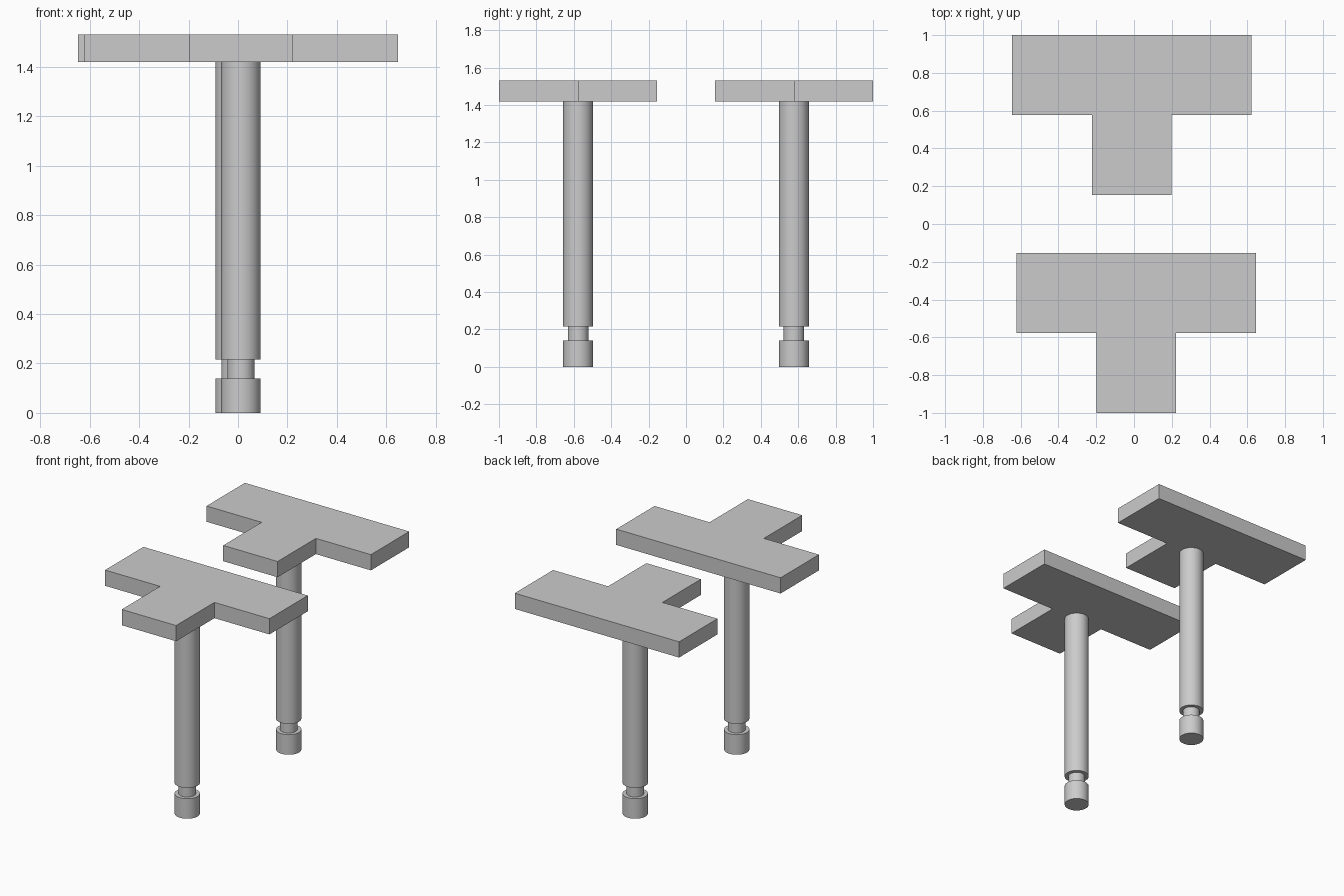
import bpy, bmesh, math

if "Cube" in bpy.data.objects:
    bpy.data.objects.remove(bpy.data.objects["Cube"])

PLATE_BOTTOM, PLATE_TOP = 1.42, 1.53


def new_object(name, bm):
    bmesh.ops.recalc_face_normals(bm, faces=bm.faces[:])
    mesh = bpy.data.meshes.new(name)
    bm.to_mesh(mesh)
    bm.free()
    obj = bpy.data.objects.new(name, mesh)
    bpy.context.collection.objects.link(obj)
    return obj


def t_plate(name, x, y):
    # T outline: wide bar at the back, stem towards the front
    half_bar, half_stem, depth = 0.635, 0.21, 0.423
    outline = [(-half_stem, -depth), (half_stem, -depth), (half_stem, 0),
               (half_bar, 0), (half_bar, depth), (-half_bar, depth),
               (-half_bar, 0), (-half_stem, 0)]
    bm = bmesh.new()
    face = bm.faces.new([bm.verts.new((px, py, 0)) for px, py in outline])
    ext = bmesh.ops.extrude_face_region(bm, geom=[face])
    top = [g for g in ext["geom"] if isinstance(g, bmesh.types.BMVert)]
    bmesh.ops.translate(bm, verts=top, vec=(0, 0, PLATE_TOP - PLATE_BOTTOM))
    new_object(name, bm).location = (x, y, PLATE_BOTTOM)


def pin(name, x, y, sides=48):
    # Lathed pin: foot, narrow groove, long shaft
    r, neck = 0.08, 0.055
    profile = [(r, 0), (r, 0.14), (neck, 0.14), (neck, 0.215),
               (r, 0.215), (r, PLATE_BOTTOM)]
    bm = bmesh.new()
    rings = []
    for radius, z in profile:
        rings.append([bm.verts.new((radius * math.cos(i * math.tau / sides),
                                    radius * math.sin(i * math.tau / sides), z))
                      for i in range(sides)])
    for low, high in zip(rings, rings[1:]):
        for i in range(sides):
            j = (i + 1) % sides
            bm.faces.new((low[i], low[j], high[j], high[i]))
    bm.faces.new(rings[0])
    bm.faces.new(rings[-1])
    obj = new_object(name, bm)
    obj.location = (x, y, 0)
    bpy.ops.object.select_all(action='DESELECT')
    obj.select_set(True)
    bpy.context.view_layer.objects.active = obj
    bpy.ops.object.shade_smooth_by_angle(angle=math.radians(30))


# Two identical fasteners, slightly offset in x
for side, x, y in (("front", 0.012, -0.577), ("back", -0.012, 0.577)):
    t_plate(side + "_t_plate", x, y)
    pin(side + "_pin", x, y)
